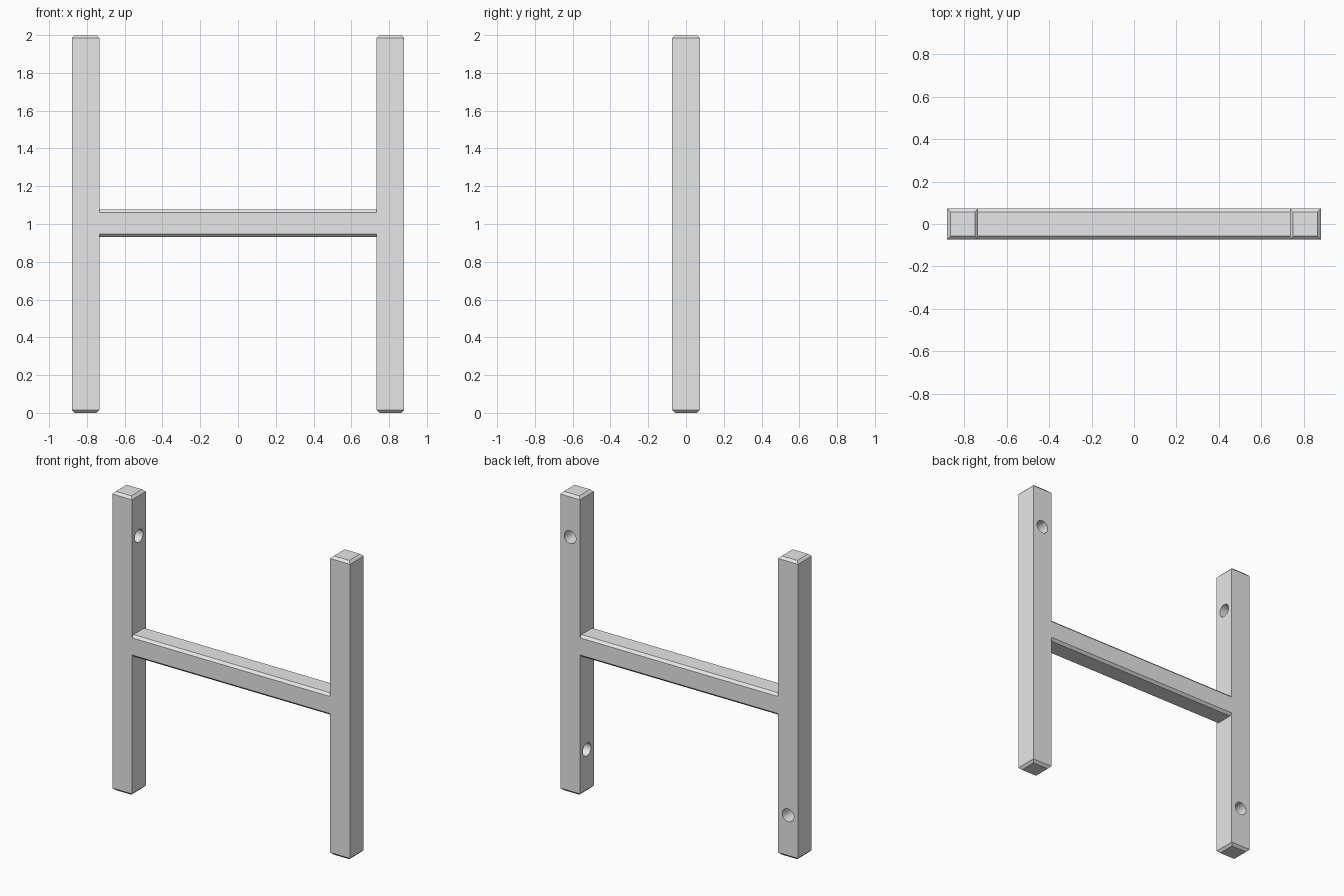
import bpy
import bmesh
from math import pi
from mathutils import Matrix, Vector

if "Cube" in bpy.data.objects:
    bpy.data.objects.remove(bpy.data.objects["Cube"])

THICK = 0.146          # square section of every beam
HALF = THICK / 2
OUTER = 0.88           # outer side of the posts
INNER = OUTER - THICK
CHAMFER = 0.016
HOLE_R = 0.043
HOLE_DEPTH = 0.11
LOW, HIGH = 0.285, 1.715

grey = bpy.data.materials.new("light_grey")
grey.use_nodes = True
grey.diffuse_color = (0.8, 0.8, 0.8, 1)
grey.node_tree.nodes["Principled BSDF"].inputs["Base Color"].default_value = (0.8, 0.8, 0.8, 1)


def new_object(name, bm):
    mesh = bpy.data.meshes.new(name)
    bm.to_mesh(mesh)
    bm.free()
    mesh.materials.append(grey)
    obj = bpy.data.objects.new(name, mesh)
    bpy.context.collection.objects.link(obj)
    return obj


def beam(name, center, size, pick_edge, open_ends=False):
    """Box with the picked edges chamfered, optionally without its x end caps."""
    bm = bmesh.new()
    bmesh.ops.create_cube(bm, size=1)
    bmesh.ops.scale(bm, vec=size, verts=bm.verts)
    edges = [e for e in bm.edges if pick_edge((e.verts[0].co - e.verts[1].co).normalized())]
    bmesh.ops.bevel(bm, geom=edges, offset=CHAMFER, segments=1, affect='EDGES')
    if open_ends:
        bm.normal_update()
        caps = [f for f in bm.faces if abs(f.normal.x) > 0.9]
        bmesh.ops.delete(bm, geom=caps, context='FACES')
    bmesh.ops.translate(bm, vec=center, verts=bm.verts)
    return new_object(name, bm)


def drill(obj, mouth, axis):
    """Cut a blind round hole into obj, starting at mouth on the face facing axis."""
    bm = bmesh.new()
    turn = Vector(axis).to_track_quat('Z', 'Y').to_matrix().to_4x4()
    bmesh.ops.create_cone(bm, cap_ends=True, segments=32, radius1=HOLE_R, radius2=HOLE_R,
                          depth=2 * HOLE_DEPTH, matrix=Matrix.Translation(mouth) @ turn)
    cutter = new_object("hole_cutter", bm)
    cutter.hide_render = True
    mod = obj.modifiers.new("hole", 'BOOLEAN')
    mod.operation = 'DIFFERENCE'
    mod.solver = 'EXACT'
    mod.object = cutter
    bpy.context.view_layer.objects.active = obj
    bpy.ops.object.modifier_apply(modifier=mod.name)
    bpy.data.objects.remove(cutter)


# Upright posts, each with one hole in the back and one in the inner side
for name, side, back_z, inner_z in (("left_post", 1, HIGH, LOW), ("right_post", -1, LOW, HIGH)):
    x = side * (OUTER - HALF)
    post = beam(name, (x, 0, 1), (THICK, THICK, 2), lambda d: abs(d.z) < 0.5)
    drill(post, (x, HALF, back_z), (0, 1, 0))
    drill(post, (side * INNER, 0, inner_z), (-side, 0, 0))
    bpy.ops.object.select_all(action='DESELECT')
    post.select_set(True)
    bpy.context.view_layer.objects.active = post
    bpy.ops.object.shade_smooth_by_angle(angle=pi / 9)

# Crossbar between the posts, chamfered along its length
beam("crossbar", (0, 0, 1.003), (2 * INNER, THICK, THICK), lambda d: abs(d.x) > 0.5, open_ends=True)
